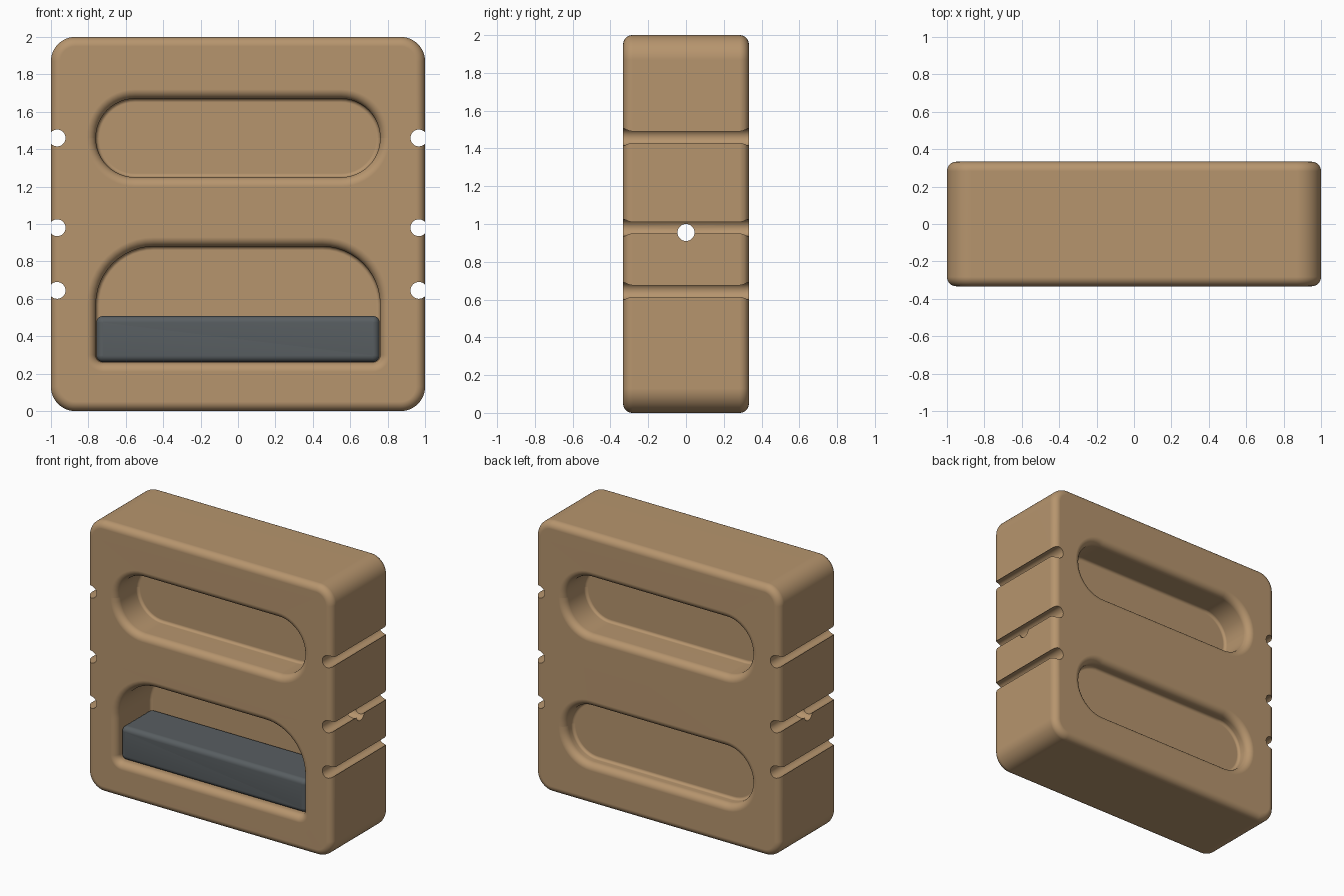
import bpy, bmesh
from math import sin, cos, pi
from mathutils import Vector, Matrix

old = bpy.data.objects.get("Cube")
if old:
    bpy.data.objects.remove(old, do_unlink=True)

HALF_DEPTH = 0.333
FILLET = 0.05


def material(name, rgb):
    m = bpy.data.materials.new(name)
    m.use_nodes = True
    m.diffuse_color = (*rgb, 1)
    m.node_tree.nodes["Principled BSDF"].inputs["Base Color"].default_value = (*rgb, 1)
    return m


tan = material("warm tan", (0.47, 0.30, 0.155))
grey = material("slate grey", (0.098, 0.112, 0.12))


def make_object(name, bm, mat):
    bmesh.ops.recalc_face_normals(bm, faces=bm.faces)
    mesh = bpy.data.meshes.new(name)
    bm.to_mesh(mesh)
    bm.free()
    mesh.materials.append(mat)
    ob = bpy.data.objects.new(name, mesh)
    bpy.context.collection.objects.link(ob)
    return ob


def outline(hw, z0, z1, r_low, r_top, off, steps=12):
    """Rounded rectangle in x and z, grown outward by off."""
    pts = []
    corners = ((1, z1, -1, r_top), (-1, z1, -1, r_top),
               (-1, z0, 1, r_low), (1, z0, 1, r_low))
    for k, (sx, z, sz, r) in enumerate(corners):
        cx, cz = sx * (hw - r), z + sz * r
        for i in range(steps + 1):
            a = (k + i / steps) * pi / 2
            pts.append((cx + (r + off) * cos(a), cz + (r + off) * sin(a)))
    return pts


def loft(name, shape, rings, mat):
    """Skin the outline through rings of (offset, y) and cap both ends."""
    bm = bmesh.new()
    loops = [[bm.verts.new((x, y, z)) for x, z in outline(*shape, off)] for off, y in rings]
    for a, b in zip(loops, loops[1:]):
        for i in range(len(a)):
            j = (i + 1) % len(a)
            bm.faces.new((a[i], a[j], b[j], b[i]))
    bm.faces.new(loops[0])
    bm.faces.new(loops[-1])
    return make_object(name, bm, mat)


def rounded_slab(name, shape, y0, y1, r, mat, n=8):
    arc = [i / n * pi / 2 for i in range(n + 1)]
    front = [(-r * (1 - sin(t)), y0 + r * (1 - cos(t))) for t in arc]
    back = [(off, y0 + y1 - y) for off, y in reversed(front)]
    return loft(name, shape, front + back, mat)


def pocket_cutter(name, shape, depth, side, n=8, floor_r=0.02):
    """Recess with a rounded lip and a small floor fillet; side is -1 front, 1 back."""
    arc = [i / n * pi / 2 for i in range(n + 1)]
    rings = [(FILLET, -0.05)]
    rings += [(FILLET * (1 - sin(t)), FILLET * (1 - cos(t))) for t in arc]
    rings += [(-floor_r * (1 - cos(t)), depth - floor_r * (1 - sin(t))) for t in arc]
    return loft(name, shape, [(o, side * (HALF_DEPTH - d)) for o, d in rings], tan)


def rod_cutter(name, centre, axis, radius=0.045):
    bm = bmesh.new()
    rot = Vector((0, 0, 1)).rotation_difference(Vector(axis)).to_matrix().to_4x4()
    bmesh.ops.create_cone(bm, cap_ends=True, segments=32, radius1=radius, radius2=radius,
                          depth=3, matrix=Matrix.Translation(centre) @ rot)
    return make_object(name, bm, tan)


def smooth(ob):
    bpy.ops.object.select_all(action="DESELECT")
    ob.select_set(True)
    bpy.context.view_layer.objects.active = ob
    bpy.ops.object.shade_smooth_by_angle(angle=0.6)
    mod = ob.modifiers.new("flat face normals", "WEIGHTED_NORMAL")
    mod.keep_sharp = True


# Main block
body = rounded_slab("body", (1, 0, 2, 0.13, 0.13), -HALF_DEPTH, HALF_DEPTH, FILLET, tan)

# Recesses on the front and back
cutters = [
    pocket_cutter("front_upper_cutter", (0.76, 1.25, 1.67, 0.209, 0.209), 0.25, -1),
    pocket_cutter("front_lower_cutter", (0.76, 0.26, 0.88, 0.04, 0.31), 0.40, -1),
    pocket_cutter("back_upper_cutter", (0.76, 1.25, 1.67, 0.209, 0.209), 0.25, 1),
    pocket_cutter("back_lower_cutter", (0.76, 0.30, 0.72, 0.209, 0.209), 0.10, 1),
]

# Side grooves and the cross hole
for z in (0.645, 0.98, 1.46):
    for side in (-1, 1):
        cutters.append(rod_cutter("groove_cutter", (side * 0.967, 0, z), (0, 1, 0)))
cutters.append(rod_cutter("cross_hole_cutter", (0, 0, 0.955), (1, 0, 0)))

bpy.context.view_layer.objects.active = body
for c in cutters:
    c.hide_render = True
    mod = body.modifiers.new("cut", "BOOLEAN")
    mod.operation = "DIFFERENCE"
    mod.solver = "EXACT"
    mod.object = c
    bpy.ops.object.modifier_apply(modifier=mod.name)
    bpy.data.objects.remove(c, do_unlink=True)
smooth(body)

# Padded block resting in the lower front recess
seat = rounded_slab("seat", (0.757, 0.262, 0.508, 0.035, 0.035), -0.29, 0.066, 0.035, grey)
smooth(seat)
